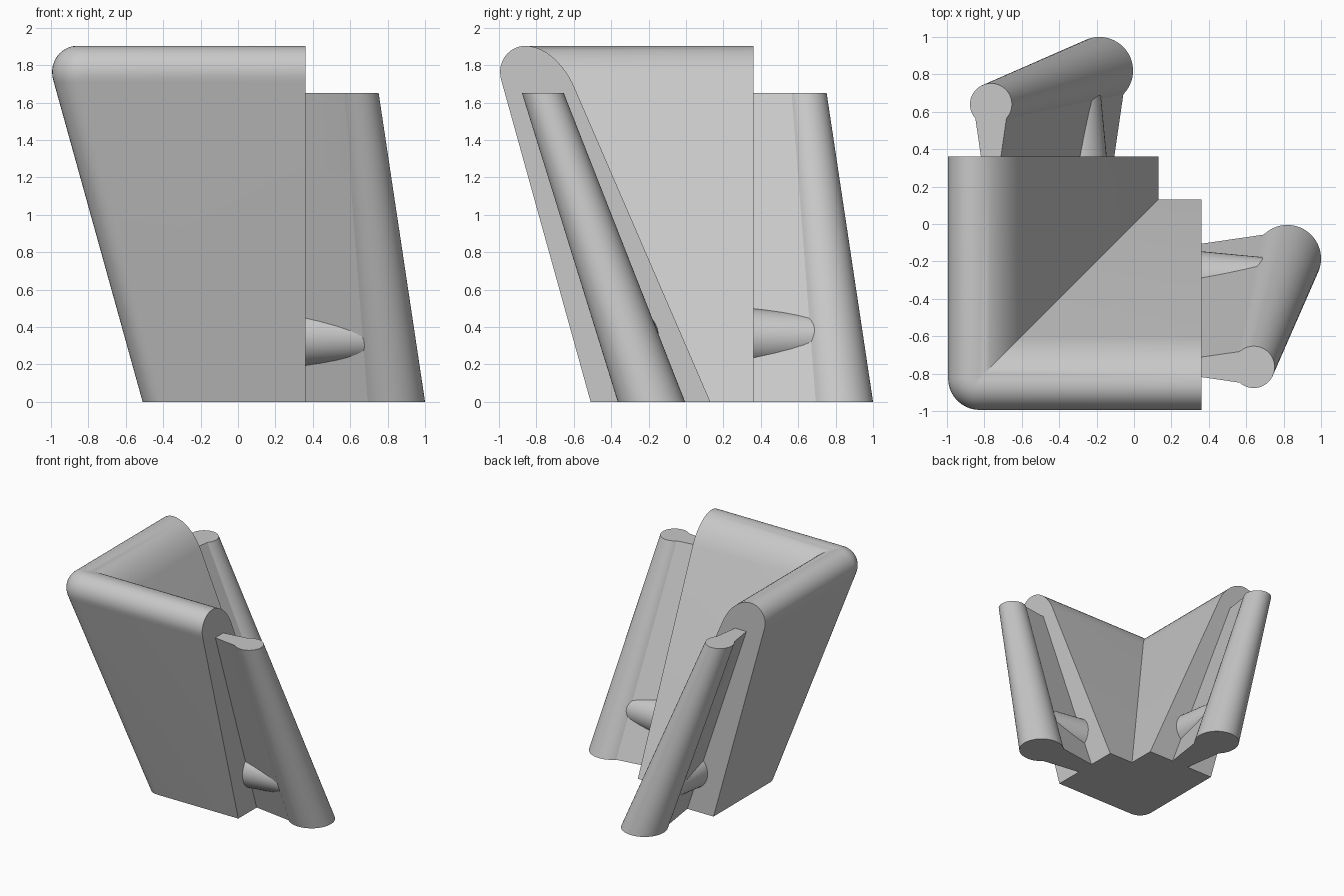
import bpy, bmesh, math
from mathutils import Vector

cube = bpy.data.objects.get("Cube")
if cube:
    bpy.data.objects.remove(cube)

grey = bpy.data.materials.new("plain_grey")
grey.use_nodes = True
GREY = (0.58, 0.58, 0.58, 1)
grey.diffuse_color = GREY
grey.node_tree.nodes["Principled BSDF"].inputs["Base Color"].default_value = GREY

END = 0.36  # where both arms of the wall are cut off


def loft(name, rings, swap=False):
    """Skin closed rings of points, cap both ends; swap exchanges x and y."""
    bm = bmesh.new()
    rows = [[bm.verts.new((y, x, z) if swap else (x, y, z)) for x, y, z in r] for r in rings]
    n = len(rows[0])
    for a, b in zip(rows, rows[1:]):
        for i in range(n):
            j = (i + 1) % n
            bm.faces.new((a[i], a[j], b[j], b[i]))
    bm.faces.new(rows[0])
    bm.faces.new(rows[-1])
    bmesh.ops.remove_doubles(bm, verts=bm.verts, dist=0.0002)
    bmesh.ops.recalc_face_normals(bm, faces=bm.faces)
    mesh = bpy.data.meshes.new(name)
    bm.to_mesh(mesh)
    bm.free()
    mesh.materials.append(grey)
    ob = bpy.data.objects.new(name, mesh)
    bpy.context.collection.objects.link(ob)
    bpy.ops.object.select_all(action='DESELECT')
    ob.select_set(True)
    bpy.context.view_layer.objects.active = ob
    bpy.ops.object.shade_smooth_by_angle(angle=math.radians(30))
    return ob


def bezier(a, b, c, d, steps):
    a, b, c, d = map(Vector, (a, b, c, d))
    out = []
    for i in range(steps + 1):
        t = i / steps
        s = 1 - t
        out.append(a * s**3 + b * 3 * s * s * t + c * 3 * s * t * t + d * t**3)
    return out


# Wall: leaning profile with a rolled top, swept round a rounded corner
crest = (-0.86, 1.903)
roll = bezier((-0.985, 1.71), (-1.02, 1.81), (-0.95, 1.903), crest, 10)
roll += bezier(crest, (-0.76, 1.903), (-0.665, 1.82), (-0.605, 1.70), 10)[1:]
profile = [Vector((-0.51, 0))] + roll + [Vector((0.13, 0))]


def corner_radius(i, p):
    if i == 0:
        return 0.11
    return max(0.0, -0.825 - p.x) if i < len(profile) - 1 else 0.0


CORNER = 10
rings = [[(END, p.x, p.y) for p in profile]]
for k in range(CORNER + 1):
    a = math.radians(270 - 90 * k / CORNER)
    ring = []
    for i, p in enumerate(profile):
        r = corner_radius(i, p)
        ring.append((p.x + r + r * math.cos(a), p.x + r + r * math.sin(a), p.y))
    rings.append(ring)
rings.append([(p.x, END, p.y) for p in profile])
loft("corner_wall", rings)


# Rail section: round bar with a flared web reaching back to the wall
def rail_ring(cx, cy, z, r, web_wall, web_bar):
    start = math.pi - math.asin(web_bar / r)
    arc = [start - 2 * start * i / 40 for i in range(41)]
    ring = [(cx + r * math.cos(a), cy + r * math.sin(a), z) for a in arc]
    return ring + [(END - 0.01, cy - web_wall, z), (END - 0.01, cy + web_wall, z)]


# Stud: tapered peg between wall and rail
def stud_ring(x, r):
    turn = [2 * math.pi * i / 40 for i in range(40)]
    return [(x, -0.30 + r * math.cos(a), 0.345 + r * math.sin(a)) for a in turn]


for side, swap in (("left", False), ("rear", True)):
    low = rail_ring(0.82, -0.185, 0, 0.18, 0.078, 0.128)
    high = rail_ring(0.64, -0.765, 1.65, 0.112, 0.052, 0.083)
    steps = 12
    rail = [[Vector(p).lerp(Vector(q), i / steps) for p, q in zip(low, high)]
            for i in range(steps + 1)]
    loft(side + "_rail", rail, swap)
    loft(side + "_stud", [stud_ring(END - 0.01, 0.155), stud_ring(0.77, 0.115)], swap)
